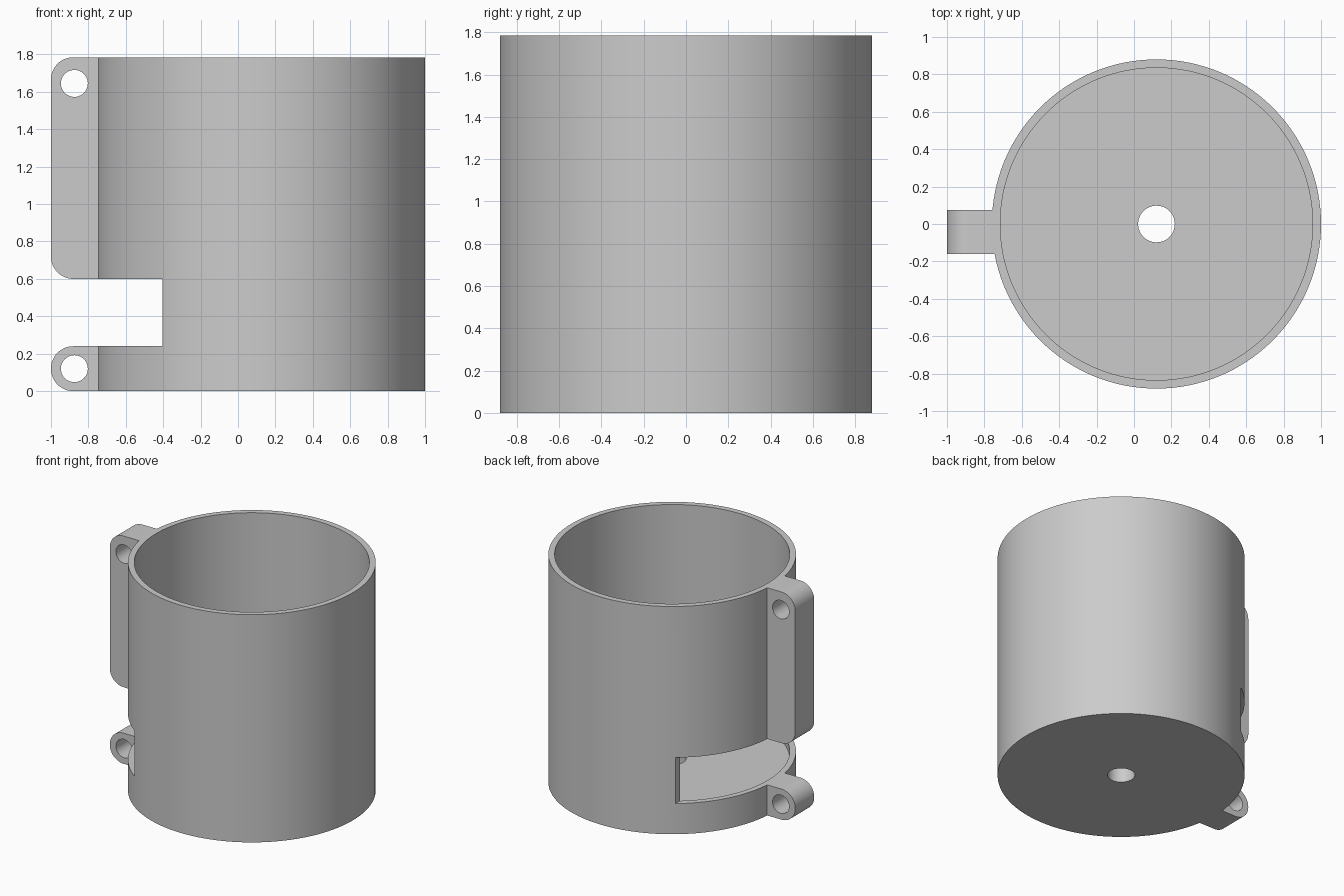
import bpy, bmesh, math
from mathutils import Matrix

if "Cube" in bpy.data.objects:
    bpy.data.objects.remove(bpy.data.objects["Cube"], do_unlink=True)

CX, R, BORE, H = 0.12, 0.88, 0.835, 1.785
FLOOR, SLOT_LOW, SLOT_HIGH, SLOT_X = 0.18, 0.24, 0.60, -0.404
LUG_FRONT, LUG_BACK = -0.16, 0.075

grey = bpy.data.materials.new("light grey plastic")
grey.use_nodes = True
colour = (0.6, 0.6, 0.6, 1)
grey.diffuse_color = colour
grey.node_tree.nodes["Principled BSDF"].inputs["Base Color"].default_value = colour


def to_object(name, bm):
    bmesh.ops.recalc_face_normals(bm, faces=bm.faces)
    mesh = bpy.data.meshes.new(name)
    bm.to_mesh(mesh)
    bm.free()
    mesh.materials.append(grey)
    obj = bpy.data.objects.new(name, mesh)
    bpy.context.collection.objects.link(obj)
    return obj


def cylinder(name, radius, centre, length, axis="Z", sides=128):
    bm = bmesh.new()
    matrix = Matrix.Translation(centre)
    if axis == "Y":
        matrix = matrix @ Matrix.Rotation(math.pi / 2, 4, "X")
    bmesh.ops.create_cone(bm, cap_ends=True, segments=sides, radius1=radius,
                          radius2=radius, depth=length, matrix=matrix)
    return to_object(name, bm)


def box(name, low, high):
    bm = bmesh.new()
    bmesh.ops.create_cube(bm, size=1)
    for v in bm.verts:
        v.co = [a + (c + 0.5) * (b - a) for a, b, c in zip(low, high, v.co)]
    return to_object(name, bm)


def lug(name, z_low, z_high, radius=0.119):
    """Plate rounded on its outer corners, extruded front to back."""
    outline = [(-0.65, z_low), (-0.65, z_high)]
    for z, start in ((z_high - radius, 90), (z_low + radius, 180)):
        for i in range(13):
            a = math.radians(start + 90 * i / 12)
            outline.append((-1 + radius + radius * math.cos(a), z + radius * math.sin(a)))
    bm = bmesh.new()
    face = bm.faces.new([bm.verts.new((x, LUG_FRONT, z)) for x, z in outline])
    extruded = bmesh.ops.extrude_face_region(bm, geom=[face])["geom"]
    bmesh.ops.translate(bm, vec=(0, LUG_BACK - LUG_FRONT, 0),
                        verts=[v for v in extruded if isinstance(v, bmesh.types.BMVert)])
    return to_object(name, bm)


def combine(target, other, operation):
    mod = target.modifiers.new(operation.lower(), "BOOLEAN")
    mod.operation, mod.solver, mod.object = operation, "EXACT", other
    bpy.context.view_layer.update()
    graph = bpy.context.evaluated_depsgraph_get()
    mesh = bpy.data.meshes.new_from_object(target.evaluated_get(graph))
    target.modifiers.clear()
    target.data = mesh
    bpy.data.objects.remove(other, do_unlink=True)


# Round cup with side slot
cup = cylinder("cup_with_lugs", R, (CX, 0, H / 2), H)
combine(cup, box("slot_cutter", (-1.2, -1, SLOT_LOW), (SLOT_X, 1, SLOT_HIGH)), "DIFFERENCE")

# Mounting lugs above and below the slot
combine(cup, lug("upper_lug", SLOT_HIGH, H), "UNION")
combine(cup, lug("lower_lug", 0, SLOT_LOW), "UNION")

# Hollow interior and drain hole
combine(cup, cylinder("bore_cutter", BORE, (CX, 0, FLOOR + 1), 2), "DIFFERENCE")
combine(cup, cylinder("drain_cutter", 0.098, (CX, 0, 0), 1, sides=48), "DIFFERENCE")

# Screw holes through the lugs
for z in (0.12, 1.645):
    combine(cup, cylinder("screw_cutter", 0.072, (-0.875, 0, z), 1, "Y", 40), "DIFFERENCE")

# Smooth round walls, crisp rims
bpy.ops.object.select_all(action="DESELECT")
cup.select_set(True)
bpy.context.view_layer.objects.active = cup
bpy.ops.object.shade_smooth_by_angle(angle=math.radians(30))
